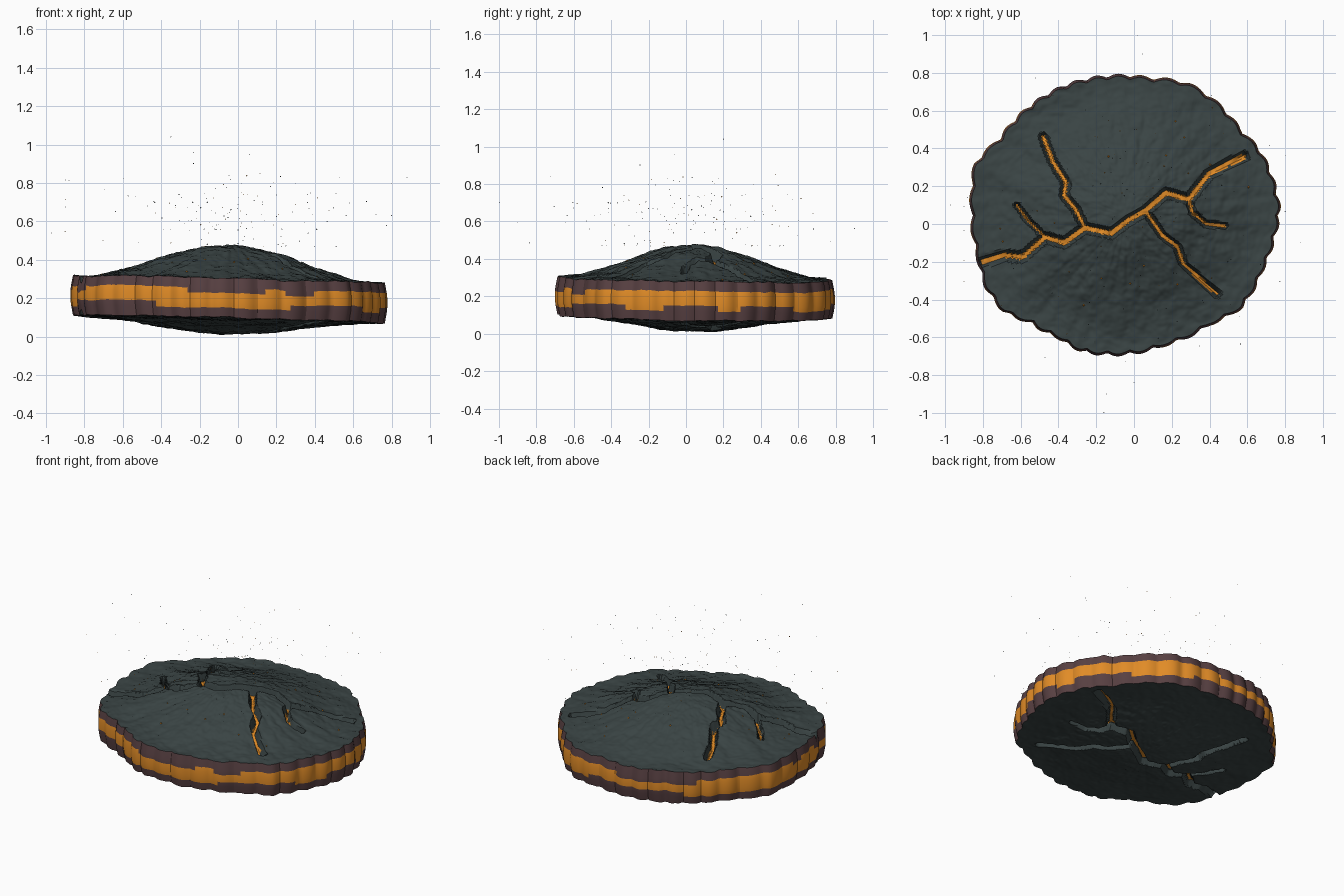
import bpy, math, random
from mathutils import Vector, noise

random.seed(7)
if "Cube" in bpy.data.objects:
    bpy.data.objects.remove(bpy.data.objects["Cube"])


def material(name, rgb):
    m = bpy.data.materials.new(name)
    m.use_nodes = True
    m.diffuse_color = (*rgb, 1)
    bsdf = m.node_tree.nodes["Principled BSDF"]
    bsdf.inputs["Base Color"].default_value = (*rgb, 1)
    bsdf.inputs["Roughness"].default_value = 0.9
    return m


STONE = material("dark_slate", (0.042, 0.058, 0.058))
CRUST = material("brown_crust", (0.098, 0.052, 0.055))
MOLTEN = material("molten_orange", (0.75, 0.26, 0.02))

SEGS, RINGS = 360, 90
CX, CY = -0.045, 0.045

# Irregular outline of the slab, and the branching cracks (half width, path)
OUTLINE = [(.77, .07), (.73, .25), (.67, .38), (.56, .5), (.44, .64), (.29, .74), (.08, .77),
           (-.15, .78), (-.39, .72), (-.6, .58), (-.71, .45), (-.84, .32), (-.86, .08),
           (-.83, -.16), (-.78, -.34), (-.69, -.46), (-.55, -.52), (-.4, -.6), (-.28, -.67),
           (-.09, -.69), (.16, -.64), (.4, -.53), (.57, -.44), (.68, -.24), (.74, -.08)]
CRACKS = [
    (.029, [(-.8, -.2), (-.68, -.165), (-.59, -.175), (-.47, -.07), (-.37, -.1), (-.26, -.02),
            (-.12, -.05), (-.03, .02), (.06, .07), (.17, .165), (.29, .13), (.4, .27),
            (.5, .32), (.58, .355)]),
    (.024, [(-.26, -.02), (-.31, .08), (-.37, .15), (-.36, .22), (-.43, .33), (-.48, .46)]),
    (.022, [(.06, .07), (.15, -.06), (.23, -.12), (.26, -.21), (.37, -.31), (.44, -.37)]),
    (.018, [(.29, .13), (.31, .06), (.38, 0), (.48, -.01)]),
    (.015, [(-.47, -.07), (-.56, .02), (-.62, .1)]),
]
SEGMENTS = [(w, a, b) for w, path in CRACKS for a, b in zip(path, path[1:])]
POLAR = sorted((math.atan2(y - CY, x - CX) % math.tau, math.hypot(x - CX, y - CY))
               for x, y in OUTLINE)
POLAR = [(POLAR[-1][0] - math.tau, POLAR[-1][1])] + POLAR + [(POLAR[0][0] + math.tau, POLAR[0][1])]


def edge_radius(angle):
    for (a0, r0), (a1, r1) in zip(POLAR, POLAR[1:]):
        if a0 <= angle <= a1:
            r = r0 + (r1 - r0) * (angle - a0) / (a1 - a0)
            break
    scallop = abs(math.sin(angle * 19 + math.sin(angle * 3)))
    return r - 0.02 + 0.018 * scallop


def crack_distance(x, y):
    """Distance to the nearest crack, in crack half widths."""
    best = 9.0
    for w, (ax, ay), (bx, by) in SEGMENTS:
        dx, dy = bx - ax, by - ay
        k = max(0, min(1, ((x - ax) * dx + (y - ay) * dy) / (dx * dx + dy * dy)))
        best = min(best, math.hypot(x - ax - k * dx, y - ay - k * dy) / w)
    return best


def height(x, y, t, d, top):
    """Rough domed surface with the cracks sunk into it."""
    dome = 0.5 + 0.5 * math.cos(math.pi * t)
    rough = 0.012 * noise.noise(Vector((x * 6, y * 6, 3 + top)))
    rough += 0.006 * noise.noise(Vector((x * 18 + y * 8, y * 18 - x * 8, 9 + top)))
    rough += 0.004 * noise.noise(Vector((x * 45, y * 45, 5 + top)))
    groove = max(0, min(1, (1 - d) / 0.5))
    tilt = -0.025 * x - 0.012 * y
    if top:
        return 0.295 + tilt + 0.18 * dome + rough - 0.06 * groove
    return 0.09 + tilt - 0.078 * dome + rough * 0.7 + 0.045 * groove


def finish(name, verts, faces, mats, indices, smooth=True):
    mesh = bpy.data.meshes.new(name)
    mesh.from_pydata(verts, [], faces)
    for m in mats:
        mesh.materials.append(m)
    mesh.polygons.foreach_set("material_index", indices)
    mesh.update()
    ob = bpy.data.objects.new(name, mesh)
    bpy.context.collection.objects.link(ob)
    if smooth:
        bpy.ops.object.select_all(action="DESELECT")
        ob.select_set(True)
        bpy.context.view_layer.objects.active = ob
        bpy.ops.object.shade_smooth_by_angle(angle=math.radians(30))
    return ob


def ring_faces(rows):
    """Quads between successive rings, wound outward for rings going down."""
    for i in range(rows - 1):
        for j in range(SEGS):
            k = (j + 1) % SEGS
            yield (i * SEGS + j, (i + 1) * SEGS + j, (i + 1) * SEGS + k, i * SEGS + k)


# Shared polar layout: x, y, fraction of radius, crack distance
RADII = [edge_radius(math.tau * j / SEGS) for j in range(SEGS)]
GRID = []
for i in range(1, RINGS + 1):
    t = i / RINGS
    for j, r in enumerate(RADII):
        a = math.tau * j / SEGS
        x, y = CX + math.cos(a) * r * t, CY + math.sin(a) * r * t
        GRID.append((x, y, t, crack_distance(x, y)))


# Upper cap and underside, with molten crack floors
def cap(name, top):
    verts = [(x, y, height(x, y, t, d, top)) for x, y, t, d in GRID]
    centre = len(verts)
    verts.append((CX, CY, height(CX, CY, 0, crack_distance(CX, CY), top)))
    faces = list(ring_faces(RINGS))
    faces += [(centre, j, (j + 1) % SEGS) for j in range(SEGS)]
    limit = 0.46 if top else 0.3
    glow = [int(sum(GRID[v][3] for v in f if v != centre) / len(f) < limit and centre not in f)
            for f in faces]
    if not top:
        faces = [f[::-1] for f in faces]
    finish(name, verts, faces, [STONE, MOLTEN], glow)
    return verts


upper = cap("stone_cap", 1)
lower = cap("stone_underside", 0)

# Rim: brown crust with a stepped molten band
LEVELS = [0, 0.25, 0.38, 0.62, 0.76, 1]
rim = []
start = (RINGS - 1) * SEGS
for f in LEVELS:
    for j in range(SEGS):
        hi, lo = Vector(upper[start + j]), Vector(lower[start + j])
        p = hi.lerp(lo, f)
        out = Vector((p.x - CX, p.y - CY, 0)).normalized()
        p += out * 0.014 * math.sin(math.pi * f)
        if 0 < f < 1:
            p.z += 0.008 * noise.noise(Vector((p.x * 7, p.y * 7, 2)))
        rim.append(p)


def stepped_runs():
    runs = []
    while len(runs) < SEGS:
        runs += [random.random() < 0.55] * random.randint(4, 16)
    return runs


wide = {1: stepped_runs(), 3: stepped_runs()}
rim_faces = list(ring_faces(len(LEVELS)))
rim_glow = [int(i // SEGS == 2 or (i // SEGS in wide and wide[i // SEGS][i % SEGS]))
            for i in range(len(rim_faces))]
finish("rim_band", rim, rim_faces, [CRUST, MOLTEN], rim_glow)


# Small chips: tiny octahedra joined into one mesh
def chips(name, places, size, glow_share):
    verts, faces, glow = [], [], []
    for p in places:
        n, s = len(verts), size * random.uniform(0.6, 1.2)
        verts += [Vector(p) + Vector(o) * s for o in
                  ((1, 0, 0), (0, 1, 0), (-1, 0, 0), (0, -1, 0), (0, 0, 1), (0, 0, -1))]
        for k in range(4):
            m = (k + 1) % 4
            faces += [(n + k, n + m, n + 4), (n + m, n + k, n + 5)]
        glow += [int(random.random() < glow_share)] * 8
    finish(name, verts, faces, [STONE, MOLTEN], glow, smooth=False)


# Embers resting on the cap
chips("surface_embers", [upper[random.randrange(35, 85) * SEGS + random.randrange(SEGS)]
                         for _ in range(22)], 0.006, 1)

# Ash drifting above, widest at the listed outer flecks
ash = [(.02, .997, .75), (-.16, -.997, .7), (-.97, .1, .54), (.88, -.1, .83), (-.35, .2, 1.04)]
for _ in range(150):
    ash.append((max(-.9, min(.8, random.gauss(-.05, .36))),
                max(-.9, min(.9, random.gauss(0, .38))),
                max(.47, min(.96, random.gauss(.64, .12)))))
chips("drifting_ash", ash, 0.003, 0.25)
